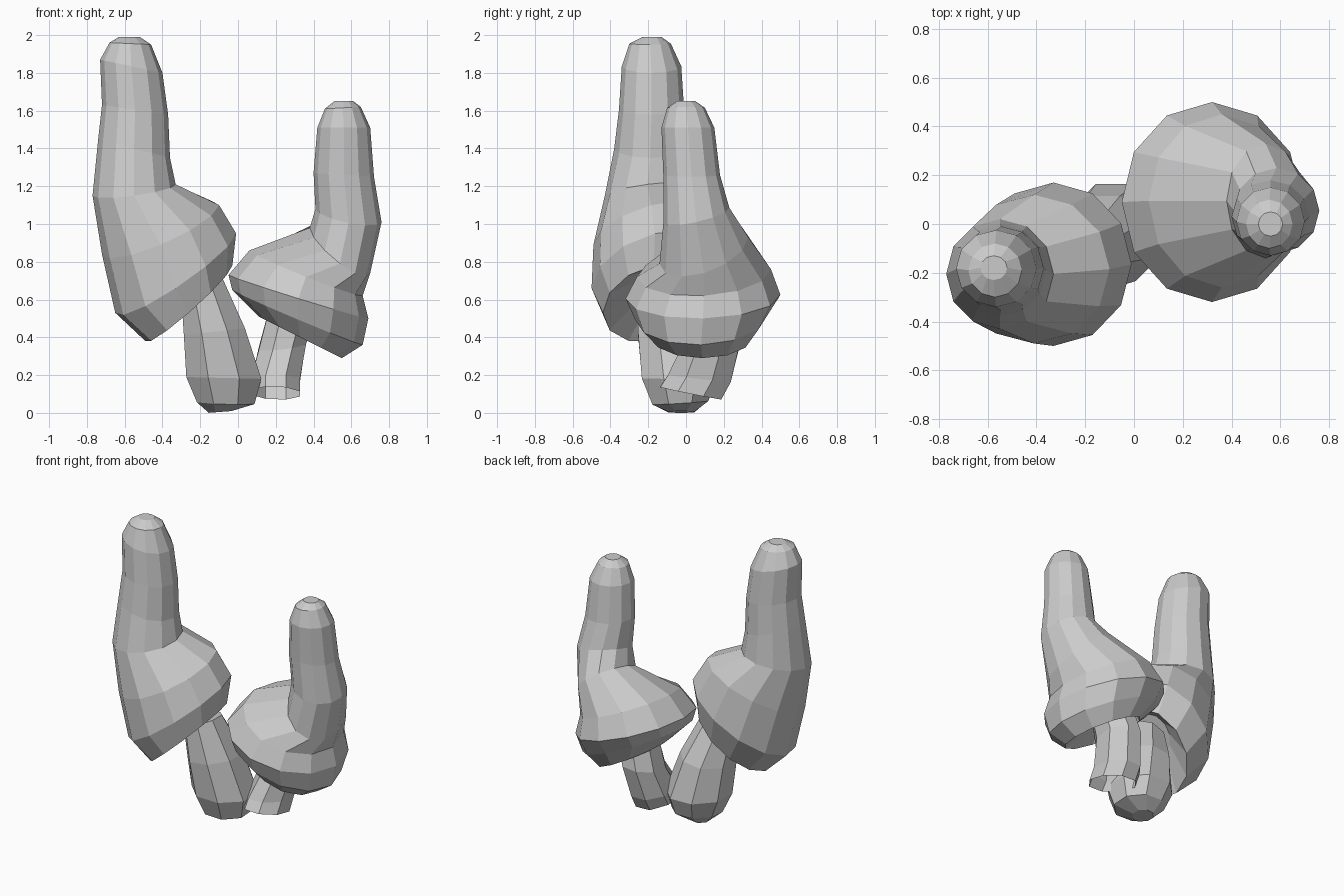
import bpy, bmesh
from math import sin, cos, tau


def loft(name, rings, sides, phase=0.0, open_bottom=False):
    """Skin tilted elliptical rings: (x_left, z_left, x_right, z_right, y_front, y_back, back_rise)."""
    bm = bmesh.new()
    loops = []
    for xl, zl, xr, zr, yf, yb, rise in rings:
        loop = []
        for i in range(sides):
            a = tau * (i + phase) / sides
            c, s = cos(a), sin(a)
            loop.append(bm.verts.new(((xl + xr) / 2 + c * (xr - xl) / 2,
                                      (yf + yb) / 2 + s * (yb - yf) / 2,
                                      (zl + zr) / 2 + c * (zr - zl) / 2 + s * rise)))
        loops.append(loop)
    for a, b in zip(loops, loops[1:]):
        for i in range(sides):
            j = (i + 1) % sides
            bm.faces.new((a[i], a[j], b[j], b[i]))
    if not open_bottom:
        bm.faces.new(loops[0][::-1])
    bm.faces.new(loops[-1])
    bmesh.ops.recalc_face_normals(bm, faces=bm.faces)
    mesh = bpy.data.meshes.new(name)
    bm.to_mesh(mesh)
    bm.free()
    obj = bpy.data.objects.new(name, mesh)
    bpy.context.collection.objects.link(obj)
    return obj


# Tall mushroom: hollow underside, tilted cap, finger-like tip
loft("tall_mushroom_cap", [
    (-.36, .60, -.14, .78, -.25, .00, .03),
    (-.49, .38, -.03, .78, -.44, .10, .05),
    (-.65, .53, -.01, .95, -.50, .17, .08),
    (-.72, .84, -.10, 1.10, -.49, .12, .08),
    (-.77, 1.15, -.33, 1.21, -.43, .02, .03),
    (-.74, 1.45, -.36, 1.35, -.38, .00, 0),
    (-.72, 1.63, -.37, 1.58, -.355, -.01, 0),
    (-.73, 1.87, -.40, 1.80, -.34, -.025, 0),
    (-.68, 1.96, -.46, 1.95, -.30, -.08, 0),
    (-.63, 1.99, -.52, 1.99, -.23, -.13, 0)], 12)

# Short mushroom cap leaning the other way
loft("short_mushroom_cap", [
    (.17, .62, .39, .51, .02, .24, 0),
    (.11, .51, .55, .29, -.18, .35, 0),
    (-.03, .65, .66, .36, -.27, .43, .01),
    (-.05, .73, .69, .50, -.32, .50, .01),
    (.06, .86, .66, .62, -.26, .45, .02),
    (.38, .98, .70, .74, -.14, .33, .07),
    (.41, 1.08, .76, 1.01, -.12, .23, .04),
    (.40, 1.27, .72, 1.25, -.12, .18, 0),
    (.42, 1.51, .70, 1.51, -.13, .15, 0),
    (.46, 1.61, .65, 1.62, -.10, .10, 0),
    (.51, 1.65, .61, 1.65, -.05, .05, 0)], 12)

# Stems: the tall one is closed below, the short one is hollow
loft("tall_mushroom_stem", [
    (-.16, .00, -.03, .01, -.10, .05, 0),
    (-.23, .06, .10, .05, -.19, .13, .01),
    (-.29, .19, .14, .18, -.25, .18, 0),
    (-.30, .41, .05, .45, -.27, .13, 0),
    (-.31, .62, -.07, .71, -.25, .02, 0)], 8, .5)
loft("short_mushroom_stem", [
    (.06, .11, .34, .10, -.15, .20, -.035),
    (.06, .18, .34, .18, -.11, .25, -.02),
    (.10, .34, .37, .37, -.04, .30, .02),
    (.17, .61, .42, .53, -.02, .27, 0)], 8, .5, open_bottom=True)
